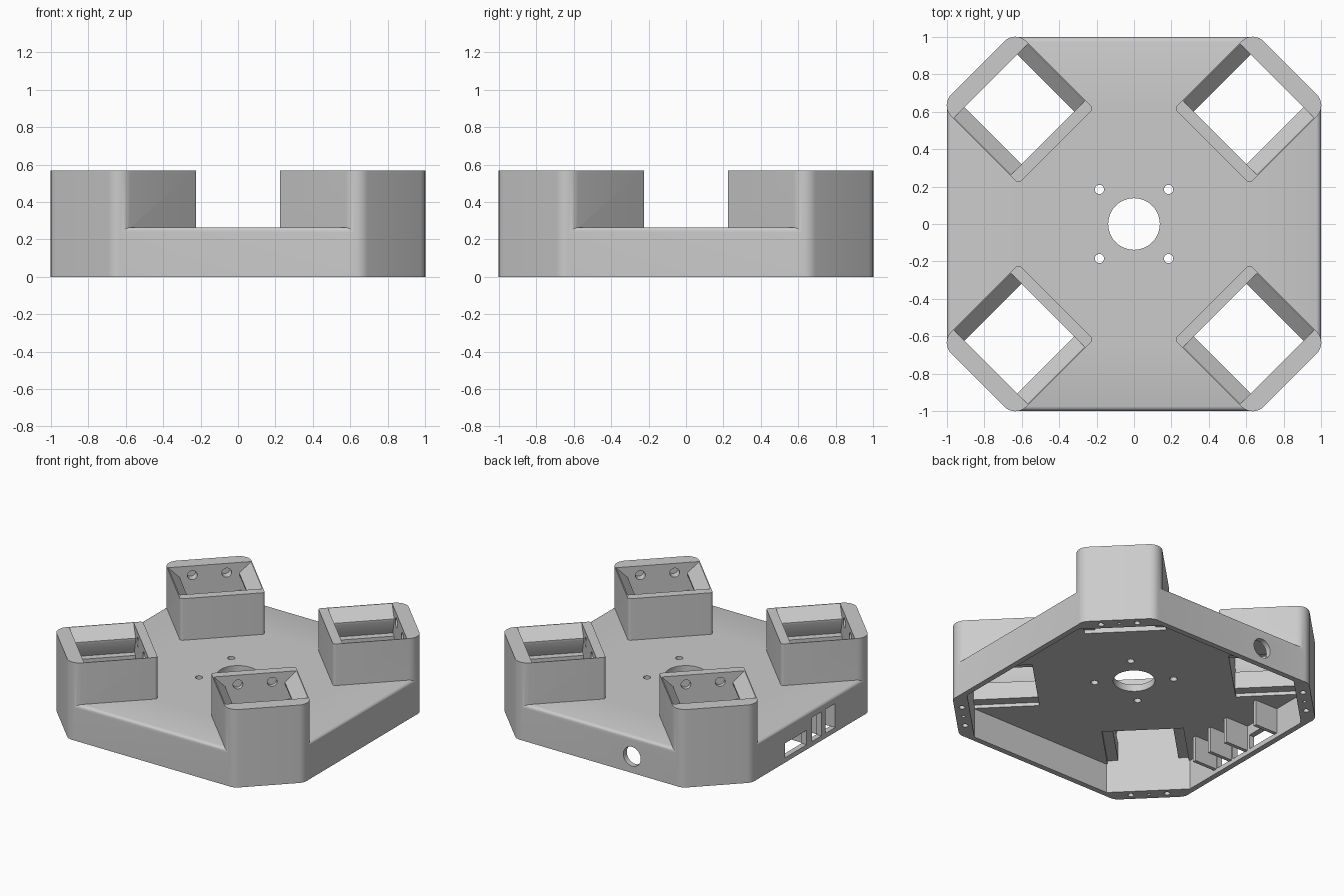
import bpy, bmesh, math
from mathutils import Matrix, Vector

if "Cube" in bpy.data.objects:
    bpy.data.objects.remove(bpy.data.objects["Cube"], do_unlink=True)

ROOT2 = math.sqrt(2)
PLATE_TOP, PLATE_UNDER, TOWER_TOP = 0.265, 0.215, 0.568

grey = bpy.data.materials.new("plain_grey")
grey.use_nodes = True
grey.diffuse_color = (0.6, 0.6, 0.6, 1)
grey.node_tree.nodes["Principled BSDF"].inputs["Base Color"].default_value = grey.diffuse_color


def prism(name, pts, low, high, matrix=Matrix(), rim=0):
    """Extrude a profile from low to high, optionally rounding its top rim."""
    bm = bmesh.new()
    face = bm.faces.new([bm.verts.new((a, b, low)) for a, b in pts])
    for v in bmesh.ops.extrude_face_region(bm, geom=[face])["geom"]:
        if isinstance(v, bmesh.types.BMVert):
            v.co.z = high
    if rim:
        bmesh.ops.recalc_face_normals(bm, faces=bm.faces)
        top = [e for e in bm.edges if all(abs(v.co.z - high) < 1e-4 for v in e.verts)]
        bmesh.ops.bevel(bm, geom=top, offset=rim, segments=4, profile=0.5, affect='EDGES')
    bm.transform(matrix)
    # Consistent normals, always pointing out of the solid
    bmesh.ops.recalc_face_normals(bm, faces=bm.faces)
    if bm.calc_volume(signed=True) < 0:
        bmesh.ops.reverse_faces(bm, faces=bm.faces)
    mesh = bpy.data.meshes.new(name)
    bm.to_mesh(mesh)
    bm.free()
    mesh.materials.append(grey)
    obj = bpy.data.objects.new(name, mesh)
    bpy.context.scene.collection.objects.link(obj)
    return obj


def rect(a0, a1, b0, b1):
    return [(a0, b0), (a1, b0), (a1, b1), (a0, b1)]


def circle(a, b, r, n=24):
    return [(a + r * math.cos(2 * math.pi * i / n), b + r * math.sin(2 * math.pi * i / n)) for i in range(n)]


def octagon(half, diagonal):
    c = diagonal - half
    return [(half, -c), (half, c), (c, half), (-c, half),
            (-half, c), (-half, -c), (-c, -half), (c, -half)]


def rounded(pts, radii, n=8):
    """Replace each corner of a convex counter-clockwise outline by an arc."""
    result = []
    for i, r in enumerate(radii):
        p = Vector(pts[i])
        a = (Vector(pts[i - 1]) - p).normalized()
        b = (Vector(pts[(i + 1) % len(pts)]) - p).normalized()
        half = a.angle(b) / 2
        centre = p + (a + b).normalized() * r / math.sin(half)
        start = p + a * r / math.tan(half) - centre
        first, sweep = math.atan2(start.y, start.x), math.pi - 2 * half
        result += [(centre.x + r * math.cos(first + sweep * k / n),
                    centre.y + r * math.sin(first + sweep * k / n)) for k in range(n + 1)]
    return result


def combine(target, tool, operation):
    mod = target.modifiers.new("shape", 'BOOLEAN')
    mod.operation, mod.solver, mod.object = operation, 'EXACT', tool
    bpy.context.view_layer.objects.active = target
    bpy.ops.object.modifier_apply(modifier=mod.name)
    bpy.data.objects.remove(tool, do_unlink=True)


# Profile axes (a, b, c) turned so the extrusion runs along x or y
ALONG_X = Matrix(((0, 0, 1, 0), (1, 0, 0, 0), (0, 1, 0, 0), (0, 0, 0, 1)))
ALONG_Y = Matrix(((1, 0, 0, 0), (0, 0, 1, 0), (0, 1, 0, 0), (0, 0, 0, 1)))
turns = [Matrix.Rotation(math.radians(45 + 90 * k), 4, 'Z') for k in range(4)]

# Base with softened top rim
body = prism("frame_body", rounded(octagon(1, 1.662), [0.083] * 8), 0, PLATE_TOP, rim=0.025)

# Corner towers with large outer and small inner corner radii
tower_outline = rounded(rect(0.588, 1.181, -0.284, 0.284), (0.02, 0.083, 0.083, 0.02))
for turn in turns:
    combine(body, prism("tower", tower_outline, 0, TOWER_TOP, turn), 'UNION')

# Open underside
combine(body, prism("cavity", octagon(0.96, 1.081 * ROOT2), -0.1, PLATE_UNDER), 'DIFFERENCE')

# Tower sleeves: funnel, lip, undercut groove, shaft and underside pocket
half = [(0.27, -0.1), (0.27, 0.24), (0.2, 0.24), (0.2, 0.365), (0.25, 0.365),
        (0.2, 0.475), (0.2, 0.49), (0.31, 0.6)]
sleeve = half + [(-u, z) for u, z in reversed(half)]
for turn in turns:
    combine(body, prism("sleeve", sleeve, 0.651, 1.082, turn @ ALONG_X), 'DIFFERENCE')
    # Blind sockets in inner and outer tower walls
    for u in (-0.115, 0.115):
        combine(body, prism("socket", circle(u, 0.5, 0.033), 0.62, 1.14, turn @ ALONG_X), 'DIFFERENCE')
    # Screw holes in the bottom rim
    for u, r in ((-0.12, 0.02), (0, 0.012), (0.12, 0.02)):
        combine(body, prism("screw_hole", circle(1.13, u, r, 16), -0.1, 0.1, turn), 'DIFFERENCE')
    # Mounting holes around the centre
    combine(body, prism("mount_hole", circle(0.185 * ROOT2, 0, 0.025, 16), 0.1, 0.4, turn), 'DIFFERENCE')

# Centre hole and round side hole
combine(body, prism("centre_hole", circle(0, 0, 0.138, 48), 0.1, 0.4), 'DIFFERENCE')
combine(body, prism("cable_hole", circle(-0.265, 0.12, 0.07, 32), 0.9, 1.1, ALONG_Y), 'DIFFERENCE')

# Port windows in the side wall
for y0, y1, z1 in ((0.04, 0.29, 0.14), (-0.13, -0.02, 0.21), (-0.29, -0.18, 0.21)):
    combine(body, prism("port", rect(y0, y1, 0.035, z1), -1.1, -0.9, ALONG_X), 'DIFFERENCE')

# Partitions between the ports inside the wall
partitions = [prism("port_partition", rect(y - 0.013, y + 0.013, 0.03, 0.23), -0.97, -0.78, ALONG_X)
              for y in (-0.31, -0.155, 0.01, 0.31)]

# Smooth the rounded parts, keep edges sharp
bpy.ops.object.select_all(action='DESELECT')
for obj in [body] + partitions:
    obj.select_set(True)
bpy.context.view_layer.objects.active = body
bpy.ops.object.shade_smooth_by_angle(angle=math.radians(30))
